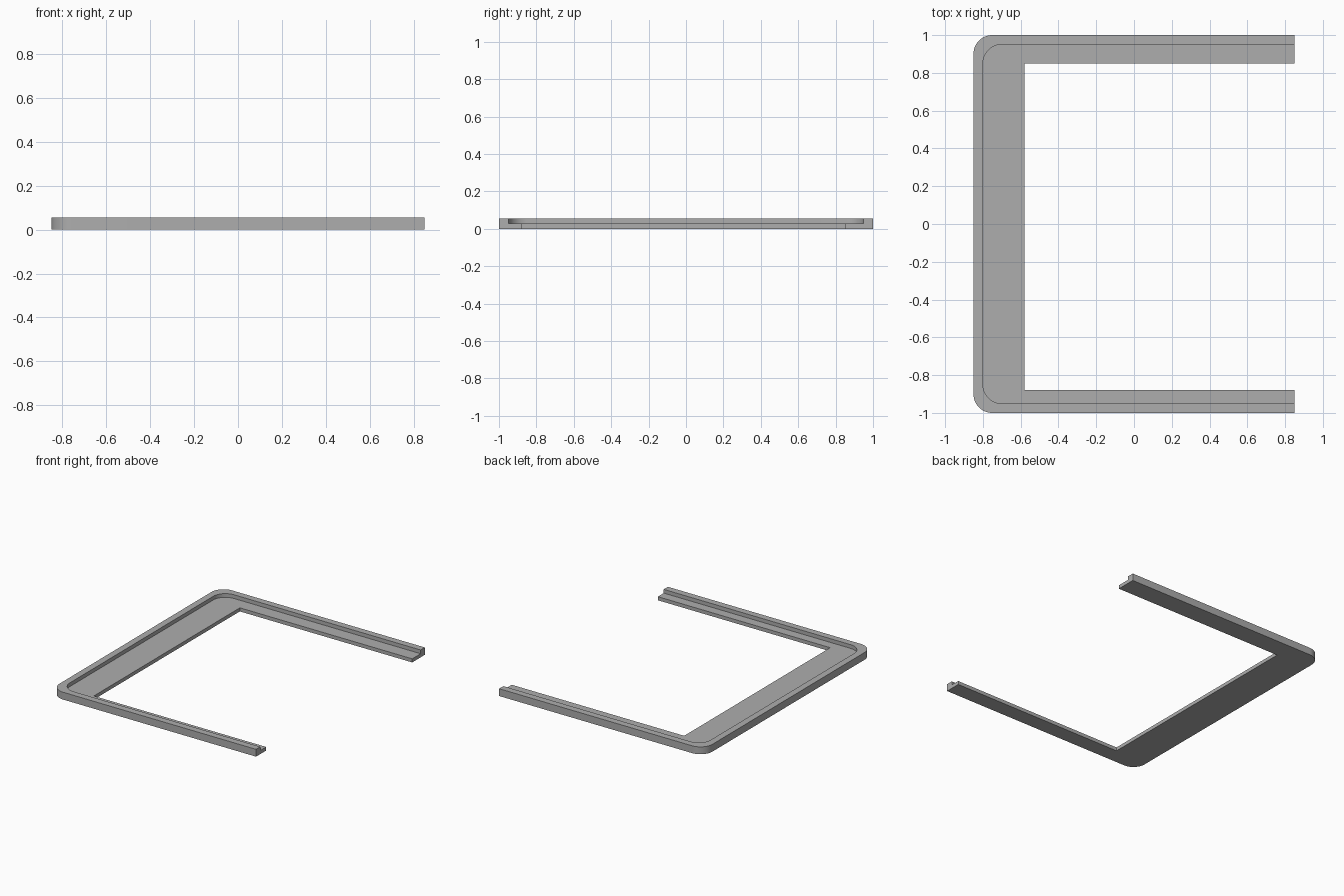
import bpy, bmesh
from math import cos, sin, pi

cube = bpy.data.objects.get("Cube")
if cube:
    bpy.data.objects.remove(cube, do_unlink=True)

END_X, HEIGHT, LEDGE_Z = 0.85, 0.055, 0.027
ARC_STEPS = 12


def u_path(left, half, radius):
    """U-shaped outline, open towards +x, with rounded left corners."""
    points = [(END_X, -half)]
    for side, start in ((-1, 1.5 * pi), (1, pi)):
        for i in range(ARC_STEPS + 1):
            a = start - i * pi / 2 / ARC_STEPS
            points.append((left + radius + radius * cos(a),
                           side * (half - radius) + radius * sin(a)))
    return points + [(END_X, half)]


bm = bmesh.new()


def ring(points, z):
    return [bm.verts.new((x, y, z)) for x, y in points]


def strip(a, b):
    for i in range(len(a) - 1):
        bm.faces.new((a[i], a[i + 1], b[i + 1], b[i]))


outer = u_path(-0.85, 1.0, 0.1)
lip = u_path(-0.80, 0.95, 0.1)
opening = [(END_X, -0.88), (-0.58, -0.88), (-0.58, 0.85), (END_X, 0.85)]

outer_low, outer_top = ring(outer, 0), ring(outer, HEIGHT)
lip_top, lip_low = ring(lip, HEIGHT), ring(lip, LEDGE_Z)
open_top, open_low = ring(opening, LEDGE_Z), ring(opening, 0)

# Outer wall, rim, inner wall and the edge of the opening
strip(outer_low, outer_top)
strip(outer_top, lip_top)
strip(lip_top, lip_low)
strip(open_top, open_low)

# Flat ledge and underside
bm.faces.new(lip_low + open_top[::-1])
bm.faces.new(outer_low + open_low[::-1])

# L-shaped ends of both arms
for e in (0, -1):
    bm.faces.new([r[e] for r in (outer_low, outer_top, lip_top, lip_low, open_top, open_low)])

bmesh.ops.recalc_face_normals(bm, faces=bm.faces[:])
mesh = bpy.data.meshes.new("frame_bracket")
bm.to_mesh(mesh)
bm.free()

grey = bpy.data.materials.new("plain grey")
grey.use_nodes = True
colour = (0.42, 0.42, 0.42, 1)
grey.diffuse_color = colour
for node in grey.node_tree.nodes:
    if node.type == "BSDF_PRINCIPLED":
        node.inputs["Base Color"].default_value = colour
mesh.materials.append(grey)

frame = bpy.data.objects.new("frame_bracket", mesh)
bpy.context.collection.objects.link(frame)
bpy.ops.object.select_all(action="DESELECT")
frame.select_set(True)
bpy.context.view_layer.objects.active = frame
bpy.ops.object.shade_smooth_by_angle(angle=pi / 6)
